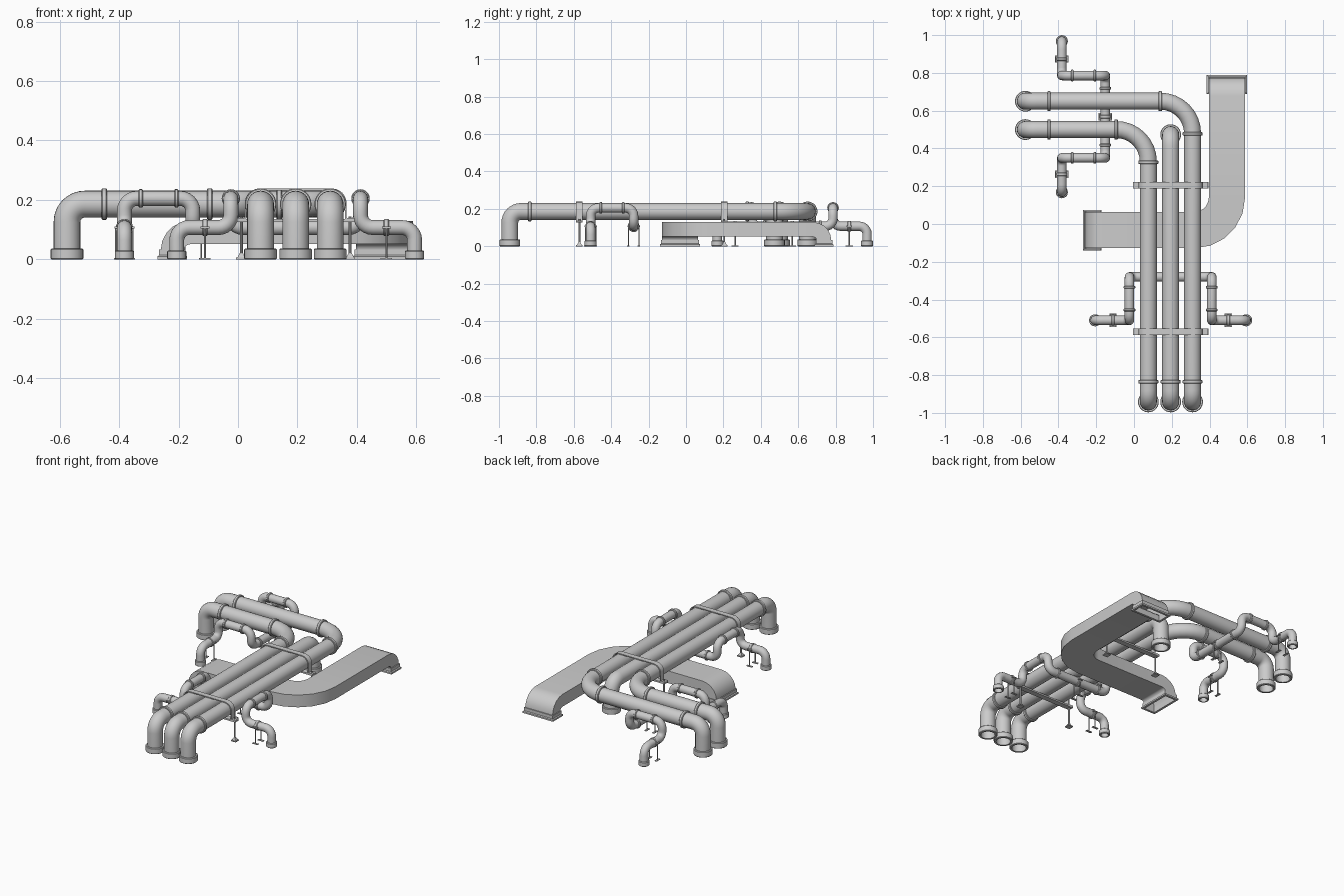
import bpy, bmesh, math
from mathutils import Vector, Matrix

if "Cube" in bpy.data.objects:
    bpy.data.objects.remove(bpy.data.objects["Cube"])

X, Y, Z = Vector((1, 0, 0)), Vector((0, 1, 0)), Vector((0, 0, 1))
I = Matrix.Identity(4)


def finish(name, bm, smooth=True):
    bmesh.ops.recalc_face_normals(bm, faces=bm.faces)
    me = bpy.data.meshes.new(name)
    bm.to_mesh(me)
    bm.free()
    ob = bpy.data.objects.new(name, me)
    bpy.context.collection.objects.link(ob)
    if smooth:
        bpy.ops.object.select_all(action='DESELECT')
        ob.select_set(True)
        bpy.context.view_layer.objects.active = ob
        bpy.ops.object.shade_smooth_by_angle(angle=math.radians(35))
    return ob


def fillet(points, radii, n):
    """Path of (position, tangent) with square corners rounded."""
    p = [Vector(q) for q in points]
    out = [(p[0], (p[1] - p[0]).normalized())]
    for i in range(1, len(p) - 1):
        a, b, r = (p[i] - p[i - 1]).normalized(), (p[i + 1] - p[i]).normalized(), radii[i - 1]
        c = p[i] - a * r + b * r
        for k in range(n + 1):
            t = math.pi / 2 * k / n
            out.append((c - b * r * math.cos(t) + a * r * math.sin(t),
                        a * math.cos(t) + b * math.sin(t)))
    out.append((p[-1], (p[-1] - p[-2]).normalized()))
    return out


def circle(r, n=24):
    return [(r * math.cos(2 * math.pi * k / n), r * math.sin(2 * math.pi * k / n)) for k in range(n)]


def bridge(bm, loops, closed=False):
    n = len(loops[0])
    pairs = list(zip(loops, loops[1:])) + ([(loops[-1], loops[0])] if closed else [])
    for a, b in pairs:
        for k in range(n):
            bm.faces.new((a[k], a[(k + 1) % n], b[(k + 1) % n], b[k]))


def sweep(name, path, profile, u=X, m=I):
    bm = bmesh.new()
    loops, prev = [], path[0][1]
    for pos, t in path:
        u = prev.rotation_difference(t) @ u
        v = t.cross(u)
        prev = t
        loops.append([bm.verts.new(m @ (pos + u * a + v * b)) for a, b in profile])
    bridge(bm, loops)
    return finish(name, bm)


def band(name, c, axis, ro, ri, h, m=I, n=28):
    """Bevelled ring around a pipe, h long, centred on c."""
    bm = bmesh.new()
    rot = Z.rotation_difference(axis).to_matrix()
    e = 0.003
    prof = [(ri, -h / 2), (ro - e, -h / 2), (ro, -h / 2 + e), (ro, h / 2 - e), (ro - e, h / 2), (ri, h / 2)]
    loops = [[bm.verts.new(m @ (Vector(c) + rot @ Vector((a, b, z)))) for a, b in circle(r, n)]
             for r, z in prof]
    bridge(bm, loops, True)
    return finish(name, bm)


def box(name, c, s, m=I, taper=1):
    bm = bmesh.new()
    bmesh.ops.create_cube(bm, size=1)
    for v in bm.verts:
        k = taper if v.co.z > 0 else 1
        v.co = m @ (Vector(c) + Vector((v.co.x * s[0] * k, v.co.y * s[1] * k, v.co.z * s[2])))
    return finish(name, bm, False)


def rod(name, x, y, h, r, m=I):
    sweep(name, [(Vector((x, y, 0)), Z), (Vector((x, y, h)), Z)], circle(r, 10), X, m)


# Three large pipes
R, H, E = 0.045, 0.186, 0.06
XS = (0.076, 0.194, 0.31)
LEFT, FRONT = -0.575, -0.942
for x, y in ((XS[0], 0.5), (XS[2], 0.65)):
    path = fillet([(x, FRONT, 0.003), (x, FRONT, H), (x, y, H), (LEFT, y, H), (LEFT, y, 0.003)],
                  (E, 0.17, E), 8)
    sweep("large_pipe_bent", path, circle(R))
    band("large_pipe_foot", (LEFT, y, 0.018), Z, 0.055, R - 0.004, 0.036)
    for c, ax in (((x, y - 0.173, H), Y), ((x - 0.171, y, H), X), ((-0.45, y, H), X)):
        band("large_pipe_ring", c, ax, 0.053, R - 0.002, 0.018)
path = fillet([(XS[1], FRONT, 0.003), (XS[1], FRONT, H), (XS[1], 0.473, H), (XS[1], 0.473, 0.003)], (E, E), 8)
sweep("large_pipe_straight", path, circle(R))
band("large_pipe_foot", (XS[1], 0.473, 0.018), Z, 0.055, R - 0.004, 0.036)
for x in XS:
    band("large_pipe_foot", (x, FRONT, 0.018), Z, 0.055, R - 0.004, 0.036)
    band("large_pipe_ring", (x, -0.835, H), Y, 0.053, R - 0.002, 0.018)

# Straps and stands holding the large pipes
for y in (0.205, -0.57):
    cx = XS[1]
    path = fillet([(cx - 0.198, y, 0.137), (cx - 0.168, y, 0.137), (cx - 0.168, y, 0.235),
                   (cx + 0.168, y, 0.235), (cx + 0.168, y, 0.137), (cx + 0.198, y, 0.137)],
                  (0.004, 0.045, 0.045, 0.004), 6)
    w, t = 0.017, 0.003
    sweep("large_strap", path, [(-w, -t), (w, -t), (w, t), (-w, t)], Y)
    box("large_stand_beam", (cx, y, 0.131), (0.396, 0.034, 0.01))
    for s in (-1, 1):
        x = cx + s * 0.183
        rod("large_stand_leg", x, y, 0.145, 0.005)
        box("large_stand_foot", (x, y, 0.003), (0.034, 0.034, 0.006))
        box("large_stand_foot_cone", (x, y, 0.014), (0.026, 0.026, 0.016), taper=0.4)


# Small looping pipe, made once and placed twice
def small_pipe(m):
    r, lo, hi, b = 0.025, 0.107, 0.205, 0.042
    half = [(0.4, -0.23, 0.003), (0.4, -0.23, lo), (0.218, -0.23, lo),
            (0.218, -0.23, hi), (0.218, 0, hi), (0.218, 0, lo)]
    pts = [(-x, y, z) for x, y, z in half] + half[::-1]
    sweep("small_pipe", fillet(pts, [b] * 10, 6), circle(r, 20), X, m)
    for s in (-1, 1):
        band("small_pipe_foot", (s * 0.4, -0.23, 0.015), Z, 0.032, r - 0.003, 0.03, m, 20)
        for y in (-0.055, -0.175):
            band("small_pipe_ring", (s * 0.218, y, hi), Y, 0.031, r - 0.002, 0.014, m, 20)
        band("small_pipe_ring", (s * 0.15, 0, lo), X, 0.031, r - 0.002, 0.014, m, 20)
    # clamps on slim legs
    for x, y in ((-0.305, -0.23), (0.305, -0.23), (0, 0)):
        band("small_clamp", (x, y, lo), X, 0.029, r - 0.002, 0.018, m, 20)
        box("small_clamp_plate", (x, y, lo), (0.03, 0.068, 0.006), m)
        for s in (-1, 1):
            rod("small_clamp_leg", x, y + s * 0.028, lo, 0.003, m)
            box("small_clamp_foot", (x, y + s * 0.028, 0.002), (0.038, 0.014, 0.004), m)


small_pipe(Matrix.Translation((0.194, -0.28, 0)))
small_pipe(Matrix.Translation((-0.152, 0.568, 0)) @ Matrix.Rotation(-math.pi / 2, 4, 'Z'))

# Flat rectangular duct with bent-down ends
ZD, YD, XD = 0.09, -0.032, 0.492
pts = [(-0.221, YD, 0.003), (-0.221, YD, ZD), (XD, YD, ZD), (XD, 0.738, ZD), (XD, 0.738, 0.003)]
W, T = 0.096, 0.039
rect = [(-W, -T), (W, -T), (W, T), (-W, T)]
sweep("flat_duct", fillet(pts, (0.06, 0.172, 0.06), 5), rect, Y)


def duct_flange(c, hx, hy):
    """Stepped rectangular frame around a duct mouth."""
    bm = bmesh.new()
    prof = [(-0.003, 0), (0.011, 0), (0.011, 0.01), (0.005, 0.014), (0.005, 0.034), (-0.003, 0.034)]
    loops = [[bm.verts.new((c[0] + sx * (hx + o), c[1] + sy * (hy + o), z))
              for sx, sy in ((-1, -1), (1, -1), (1, 1), (-1, 1))] for o, z in prof]
    bridge(bm, loops, True)
    finish("duct_flange", bm, False)


duct_flange((-0.221, YD), T, W)
duct_flange((XD, 0.738), W, T)
